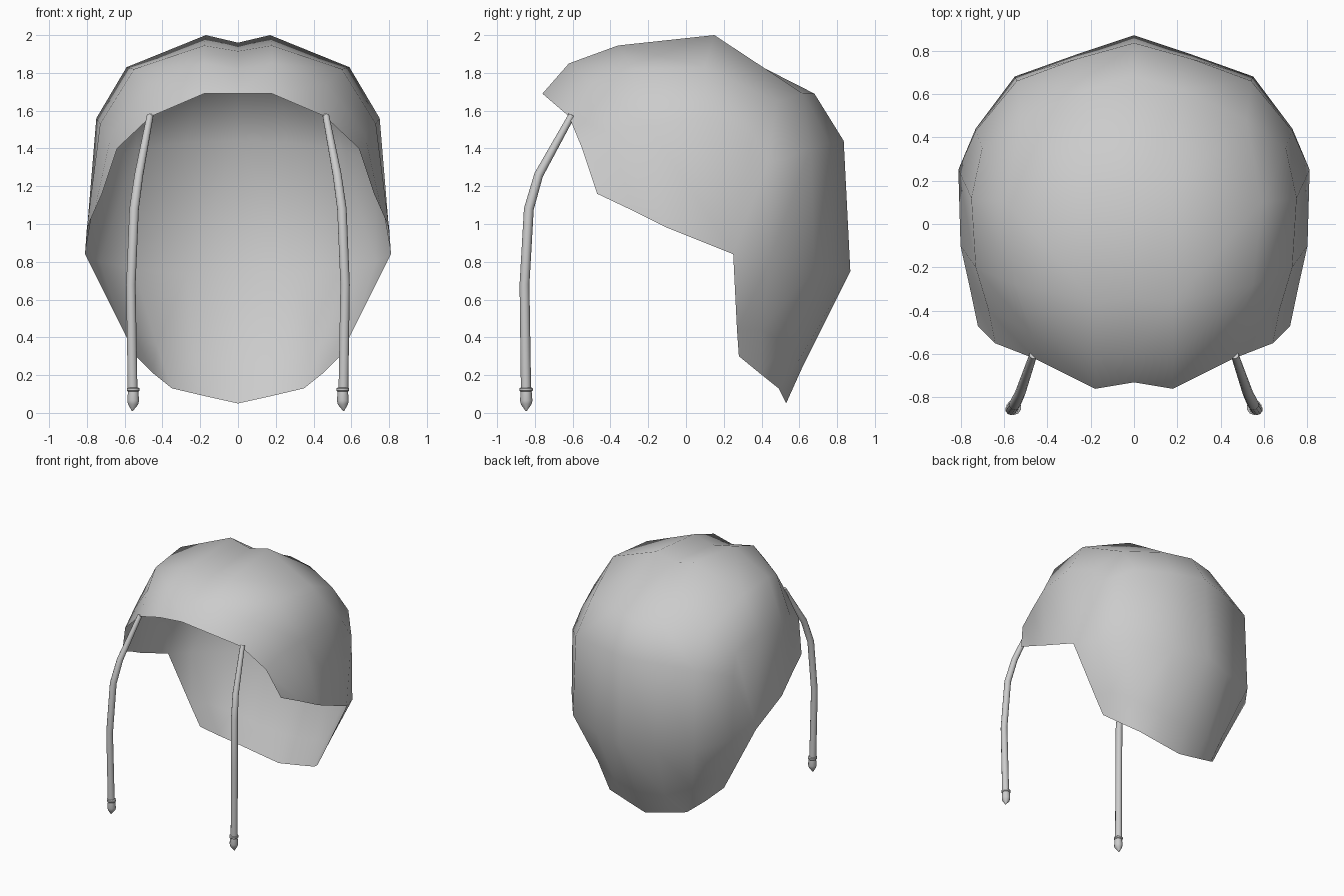
import bpy, bmesh, math
from mathutils import Vector

if "Cube" in bpy.data.objects:
    bpy.data.objects.remove(bpy.data.objects["Cube"])

grey = bpy.data.materials.new("soft grey")
grey.diffuse_color = (0.6, 0.6, 0.6, 1)
grey.use_nodes = True
grey.node_tree.nodes["Principled BSDF"].inputs["Base Color"].default_value = grey.diffuse_color


def finish(name, bm, angle):
    bmesh.ops.remove_doubles(bm, verts=bm.verts, dist=0.0005)
    bmesh.ops.recalc_face_normals(bm, faces=bm.faces)
    me = bpy.data.meshes.new(name)
    bm.to_mesh(me)
    bm.free()
    ob = bpy.data.objects.new(name, me)
    bpy.context.collection.objects.link(ob)
    me.materials.append(grey)
    bpy.ops.object.select_all(action='DESELECT')
    ob.select_set(True)
    bpy.context.view_layer.objects.active = ob
    bpy.ops.object.shade_smooth_by_angle(angle=math.radians(angle))
    return ob


# Hood shell: half sections from the centre line out to the hem, front to nape
EAR = (.81, .25, .84)
rows = [
    [(0, -.73, 1.69), (.18, -.76, 1.69), (.46, -.62, 1.57), (.64, -.55, 1.40), (.72, -.47, 1.16)],
    [(0, -.60, 1.82), (.18, -.62, 1.85), (.47, -.50, 1.74), (.67, -.40, 1.48), (.76, -.28, 1.07)],
    [(0, -.34, 1.915), (.18, -.36, 1.945), (.55, -.28, 1.82), (.73, -.20, 1.53), (.80, -.10, .98)],
    [(0, .15, 1.96), (.17, .15, 2.0), (.59, .10, 1.83), (.75, .12, 1.56), EAR],
    [(0, .68, 1.69), (.22, .62, 1.69), (.52, .48, 1.65), (.70, .35, 1.48), EAR],
    [(0, .835, 1.44), (.27, .76, 1.43), (.54, .66, 1.40), (.73, .43, 1.32), EAR],
    [(0, .87, .75), (.27, .78, .74), (.55, .68, .76), (.73, .44, .80), EAR],
    [(0, .62, .25), (.23, .60, .28), (.43, .53, .36), (.56, .40, .44), (.61, .27, .44)],
    [(0, .53, .05), (.18, .51, .09), (.35, .49, .13), (.45, .39, .21), (.54, .28, .30)],
]
bm = bmesh.new()
for side in (1, -1):
    grid = [[bm.verts.new((x * side, y, z)) for x, y, z in r] for r in rows]
    for a, b in zip(grid, grid[1:]):
        for i in range(4):
            bm.faces.new((a[i], a[i + 1], b[i + 1], b[i]))
bmesh.ops.dissolve_degenerate(bm, dist=0.0005, edges=bm.edges)
finish("hood", bm, 80)


def skin_rings(bm, rings):
    for a, b in zip(rings, rings[1:]):
        n = len(a)
        for i in range(n):
            bm.faces.new((a[i], a[(i + 1) % n], b[(i + 1) % n], b[i]))


def tube(path, radii, sides=10):
    bm = bmesh.new()
    pts = [Vector(p) for p in path]
    rings = []
    for i, p in enumerate(pts):
        d = (pts[min(i + 1, len(pts) - 1)] - pts[max(i - 1, 0)]).normalized()
        u = d.cross(Vector((1, 0, 0))).normalized()
        v = d.cross(u)
        rings.append([bm.verts.new(p + radii[i] * (math.cos(t) * u + math.sin(t) * v))
                      for t in (2 * math.pi * k / sides for k in range(sides))])
    skin_rings(bm, rings)
    bm.faces.new(rings[0])
    bm.faces.new(rings[-1])
    return bm


for side, label in ((1, "right"), (-1, "left")):
    # Hanging cord
    cord = [(.465, -.605, 1.575), (.525, -.78, 1.26), (.55, -.832, 1.08),
            (.567, -.855, .68), (.558, -.847, .12)]
    finish(label + "_cord", tube([(x * side, y, z) for x, y, z in cord],
                                 [.018, .024, .026, .026, .027]), 50)
    # Pointed cord end with a collar
    profile = [(.555, .135, .027), (.555, .130, .035), (.555, .118, .035), (.555, .112, .029),
               (.555, .065, .033), (.556, .045, .028), (.560, .010, .003)]
    finish(label + "_cord_tip", tube([(x * side, -.846, z) for x, z, r in profile],
                                     [r for x, z, r in profile]), 40)
